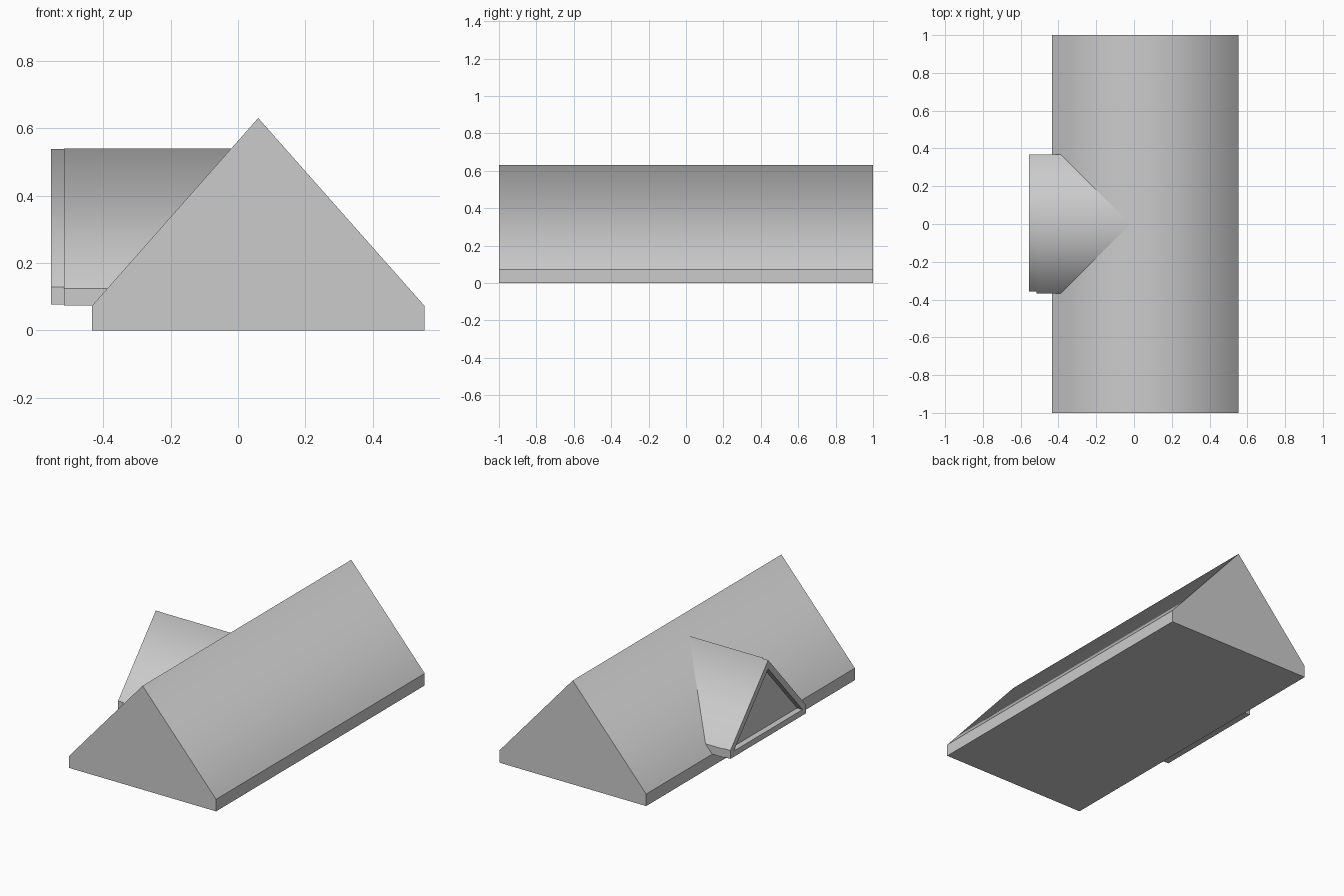
import bpy, bmesh
from mathutils import Vector

if "Cube" in bpy.data.objects:
    bpy.data.objects.remove(bpy.data.objects["Cube"])


def gable(name, axis, start, end, lo, hi, base, eave, apex, inset=0.0, depth=0.0):
    """House-shaped prism along an axis; optionally recess its start face."""
    mid = (lo + hi) / 2
    profile = [(lo, base), (hi, base), (hi, eave), (mid, apex), (lo, eave)]
    bm = bmesh.new()

    def point(u, z, t):
        return (t, u, z) if axis == 'x' else (u, t, z)

    rings = [[bm.verts.new(point(u, z, t)) for u, z in profile] for t in (start, end)]
    front = bm.faces.new(rings[0])
    bm.faces.new(rings[1][::-1])
    for i in range(5):
        j = (i + 1) % 5
        bm.faces.new((rings[0][i], rings[1][i], rings[1][j], rings[0][j]))
    bmesh.ops.recalc_face_normals(bm, faces=bm.faces[:])
    if inset:
        bmesh.ops.inset_region(bm, faces=[front], thickness=inset, use_even_offset=True)
        ex = bmesh.ops.extrude_discrete_faces(bm, faces=[front])
        shift = Vector((depth, 0, 0)) if axis == 'x' else Vector((0, depth, 0))
        bmesh.ops.translate(bm, vec=shift, verts=ex['faces'][0].verts[:])
        bmesh.ops.recalc_face_normals(bm, faces=bm.faces[:])
    # Smooth only across the ridge, every other edge stays sharp
    for f in bm.faces:
        f.smooth = True
    for e in bm.edges:
        e.smooth = all(abs(v.co.z - apex) < 1e-4 for v in e.verts)
    mesh = bpy.data.meshes.new(name)
    bm.to_mesh(mesh)
    bm.free()
    obj = bpy.data.objects.new(name, mesh)
    bpy.context.collection.objects.link(obj)
    return obj


# Main roof with low eaves walls
gable("main_roof", 'y', -1, 1, -0.433, 0.553, 0, 0.073, 0.63)

# Dormer, its ridge running into the main roof
gable("dormer", 'x', -0.516, 0.138, -0.367, 0.367, 0.073, 0.124, 0.54)

# Window frame with a recessed pane on the dormer front
gable("dormer_window_frame", 'x', -0.555, -0.51, -0.357, 0.367, 0.077, 0.128, 0.538,
      inset=0.035, depth=0.036)
